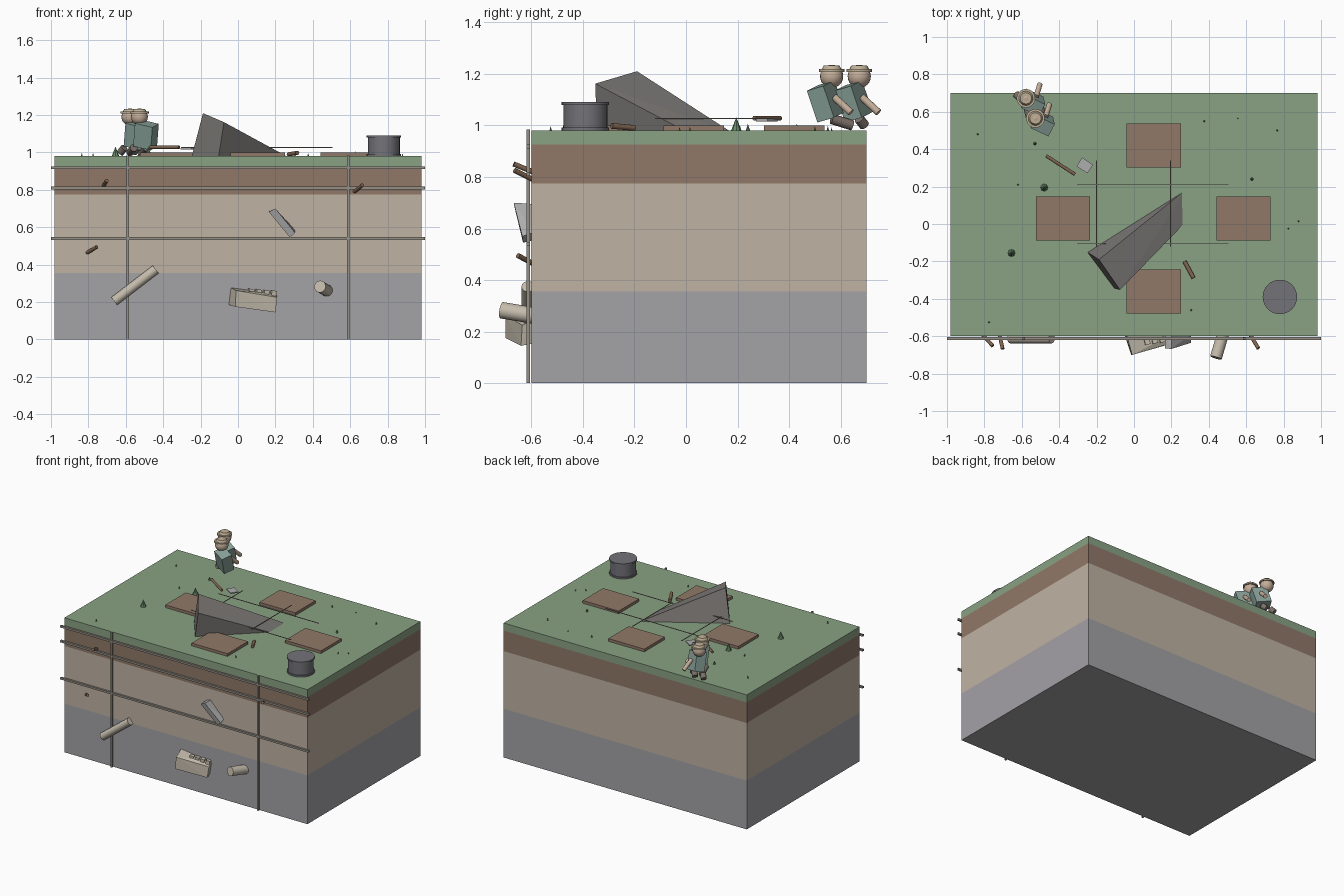
import bpy, bmesh
from math import radians
from mathutils import Vector, Matrix, Euler

MATS = {}
COLORS = {
    "grass": (0.25, 0.36, 0.23), "soil": (0.28, 0.19, 0.14), "sand": (0.53, 0.45, 0.37),
    "rock": (0.37, 0.36, 0.38), "stone": (0.20, 0.19, 0.18), "twig": (0.22, 0.13, 0.08),
    "bone": (0.55, 0.50, 0.41), "metal": (0.17, 0.17, 0.19), "shirt": (0.25, 0.36, 0.32),
    "skin": (0.55, 0.42, 0.32), "hat": (0.52, 0.43, 0.30), "boot": (0.20, 0.16, 0.14),
    "string": (0.30, 0.28, 0.24), "leaf": (0.14, 0.26, 0.14), "plate": (0.42, 0.42, 0.42),
}


def mat(key):
    if key not in MATS:
        MATS[key] = bpy.data.materials.new(key)
        MATS[key].diffuse_color = (*COLORS[key], 1)
    return MATS[key]


def finish(name, bm, color, smooth=False):
    bmesh.ops.recalc_face_normals(bm, faces=bm.faces)
    me = bpy.data.meshes.new(name)
    bm.to_mesh(me)
    bm.free()
    me.materials.append(mat(color))
    ob = bpy.data.objects.new(name, me)
    bpy.context.collection.objects.link(ob)
    if smooth:
        bpy.ops.object.select_all(action='DESELECT')
        ob.select_set(True)
        bpy.context.view_layer.objects.active = ob
        bpy.ops.object.shade_smooth_by_angle(angle=radians(40))
    return ob


def box(name, center, size, color, rot=(0, 0, 0)):
    bm = bmesh.new()
    m = (Matrix.Translation(center) @ Euler([radians(a) for a in rot]).to_matrix().to_4x4()
         @ Matrix.Diagonal((*size, 1)))
    bmesh.ops.create_cube(bm, size=1, matrix=m)
    return finish(name, bm, color)


def rod(name, a, b, r, color, r2=None, seg=20):
    a, b = Vector(a), Vector(b)
    d = b - a
    bm = bmesh.new()
    m = Matrix.Translation((a + b) / 2) @ d.to_track_quat('Z', 'Y').to_matrix().to_4x4()
    bmesh.ops.create_cone(bm, cap_ends=True, segments=seg, radius1=r,
                          radius2=r if r2 is None else r2, depth=d.length, matrix=m)
    return finish(name, bm, color, True)


def ball(name, center, r, color):
    bm = bmesh.new()
    bmesh.ops.create_uvsphere(bm, u_segments=20, v_segments=12, radius=r,
                              matrix=Matrix.Translation(center))
    return finish(name, bm, color, True)


def hull(name, pts, color):
    bm = bmesh.new()
    for p in pts:
        bm.verts.new(p)
    bmesh.ops.convex_hull(bm, input=bm.verts)
    bmesh.ops.dissolve_limit(bm, angle_limit=radians(1), verts=bm.verts, edges=bm.edges)
    return finish(name, bm, color)


# Ground block in stacked layers
for name, z0, z1, c in [("bedrock_layer", 0, 0.355, "rock"), ("sand_layer", 0.355, 0.775, "sand"),
                        ("soil_layer", 0.775, 0.925, "soil"), ("grass_layer", 0.925, 0.98, "grass")]:
    box(name, (0, 0.05, (z0 + z1) / 2), (1.96, 1.30, z1 - z0), c)

# Survey grid on the cut face
for z in (0.54, 0.81, 0.918):
    box("face_grid_row", (0, -0.612, z), (2.0, 0.014, 0.014), "string")
for x in (-0.59, 0.59):
    box("face_grid_column", (x, -0.612, 0.492), (0.012, 0.012, 0.984), "string")

# Dug squares on the grass
for x, y in [(0.105, 0.42), (-0.38, 0.03), (0.585, 0.03), (0.105, -0.36)]:
    box("dig_square", (x, y, 0.985), (0.29, 0.235, 0.03), "soil")

# Strings over the dig
for y in (-0.105, 0.21):
    box("dig_string_across", (0.1, y, 1.027), (0.81, 0.004, 0.004), "string")
for x in (-0.2, 0.195):
    box("dig_string_along", (x, 0.11, 1.027), (0.004, 0.46, 0.004), "string")

# Tilted slab breaking the surface
hull("buried_slab", [(-0.187, -0.19, 1.21), (-0.075, -0.352, 1.162), (-0.25, -0.15, 0.97),
                     (-0.105, -0.345, 0.97), (0.275, 0.182, 0.97), (0.278, 0.012, 0.97)], "stone")

# Sieve drum with rims
rod("sieve_drum", (0.78, -0.39, 0.975), (0.78, -0.39, 1.085), 0.085, "metal", seg=32)
for z in (0.985, 1.085):
    rod("sieve_rim", (0.78, -0.39, z - 0.006), (0.78, -0.39, z + 0.006), 0.092, "metal", seg=32)

# Shovel and stray stick
rod("shovel_handle", (-0.47, 0.365, 1.028), (-0.315, 0.265, 1.028), 0.009, "twig")
box("shovel_blade", (-0.263, 0.313, 1.02), (0.07, 0.055, 0.008), "plate", (0, 0, -33))
rod("ground_stick", (0.27, -0.20, 0.99), (0.318, -0.288, 0.998), 0.011, "twig")

# Grass tufts
TUFTS = [(-0.48, 0.195, 0.022), (-0.655, -0.155, 0.022), (0.63, 0.24, 0.01), (-0.53, 0.43, 0.01),
         (-0.835, 0.48, 0.006), (-0.62, 0.21, 0.006), (-0.775, -0.525, 0.006), (0.375, 0.55, 0.006),
         (0.555, 0.565, 0.004), (0.765, 0.5, 0.006), (0.825, -0.025, 0.005), (0.88, 0.015, 0.005),
         (0.305, -0.46, 0.006)]
for x, y, r in TUFTS:
    rod("grass_tuft", (x, y, 0.975), (x, y, 0.985 + 2.1 * r), r, "leaf", 0, 8)

# Two kneeling workers
for hx, hy in [(-0.527, 0.565), (-0.578, 0.672)]:
    def at(dx, dy, z):
        return (hx + dx, hy + dy, z)
    ball("worker_head", at(0, 0, 1.19), 0.045, "skin")
    rod("hat_brim", at(0, 0, 1.208), at(0, 0, 1.218), 0.05, "hat")
    rod("hat_crown", at(0, 0, 1.215), at(0, 0, 1.233), 0.04, "hat", 0.03)
    box("worker_torso", at(0.035, -0.022, 1.093), (0.105, 0.075, 0.13), "shirt", (15, 12, -25))
    rod("worker_arm", at(0.055, 0.01, 1.11), at(0.075, 0.075, 1.05), 0.014, "skin")
    for dx in (-0.03, 0.04):
        rod("worker_leg", at(dx, 0.0, 1.025), at(dx - 0.02, 0.08 if hy < 0.6 else 0.02, 1.0),
            0.02, "boot")

# Finds sticking out of the cut face
rod("long_bone", (-0.662, -0.612, 0.205), (-0.44, -0.612, 0.375), 0.026, "bone")
rod("pottery_tube", (0.475, -0.59, 0.262), (0.438, -0.715, 0.283), 0.032, "bone")
hull("stone_tablet", [(x, y, z) for x, y, z in
     [(0.165, -0.665, 0.682), (0.20, -0.668, 0.70), (0.305, -0.635, 0.57), (0.278, -0.632, 0.545),
      (0.165, -0.59, 0.685), (0.20, -0.59, 0.695), (0.305, -0.59, 0.585), (0.278, -0.59, 0.555)]], "plate")
hull("jaw_block", [(-0.01, -0.70, 0.262), (0.21, -0.635, 0.225), (0.20, -0.64, 0.145),
                   (-0.015, -0.70, 0.175), (-0.04, -0.59, 0.278), (0.205, -0.59, 0.245),
                   (0.19, -0.59, 0.155), (-0.052, -0.59, 0.187)], "bone")
for i in range(4):
    box("jaw_tooth", (0.07 + 0.04 * i, -0.63 + 0.006 * i, 0.255 - 0.003 * i),
        (0.028, 0.03, 0.03), "bone", (0, 8, 15))

# Twigs in the cut face
for a, b in [((-0.72, -0.59, 0.818), (-0.702, -0.668, 0.85)),
             ((0.62, -0.59, 0.788), (0.665, -0.665, 0.825)),
             ((-0.81, -0.59, 0.462), (-0.755, -0.652, 0.495))]:
    rod("face_twig", a, b, 0.01, "twig")
